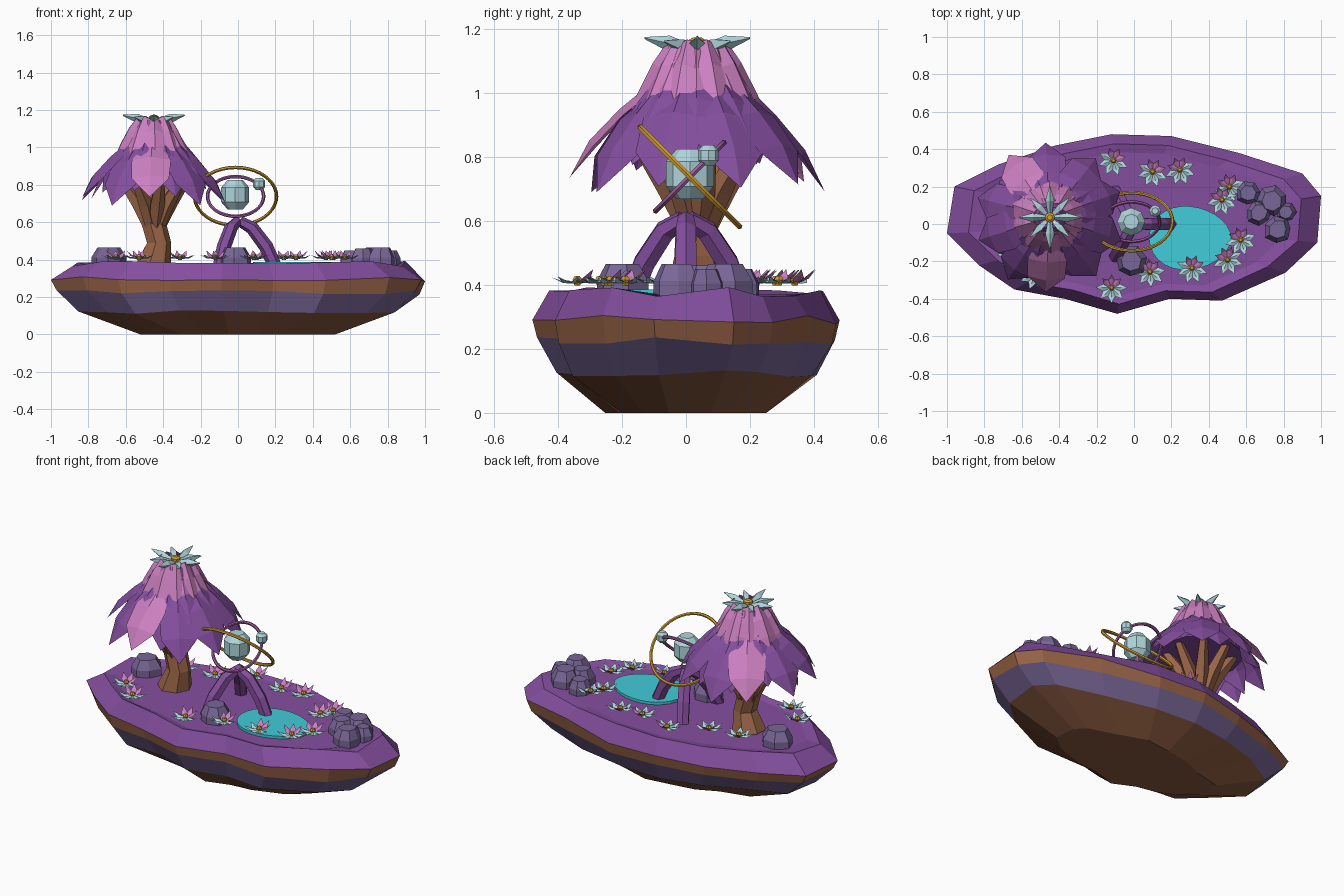
import bpy, bmesh, math, random
from mathutils import Vector

random.seed(4)
if "Cube" in bpy.data.objects:
    bpy.data.objects.remove(bpy.data.objects["Cube"], do_unlink=True)

# Flat palette, given as sRGB bytes and stored linear
PALETTE = {
    "purple": (132, 78, 158), "pink": (204, 128, 193), "bark_brown": (154, 101, 72),
    "earth_brown": (138, 90, 63), "slate": (120, 102, 150), "gold": (208, 158, 54),
    "pale_blue": (176, 214, 220), "teal": (66, 204, 216), "plum": (158, 90, 156),
}
MATS = {}
for key, rgb in PALETTE.items():
    col = [((c / 255 + .055) / 1.055) ** 2.4 for c in rgb] + [1]
    m = bpy.data.materials.new(key)
    m.use_nodes = True
    m.diffuse_color = col
    bsdf = next(n for n in m.node_tree.nodes if n.type == "BSDF_PRINCIPLED")
    bsdf.inputs["Base Color"].default_value = col
    bsdf.inputs["Roughness"].default_value = .8
    MATS[key] = m


def finish(name, bm, colours, fix=True):
    """Turn a bmesh into an object with the given material slots."""
    if fix:
        bmesh.ops.recalc_face_normals(bm, faces=bm.faces)
    me = bpy.data.meshes.new(name)
    bm.to_mesh(me)
    bm.free()
    for c in colours:
        me.materials.append(MATS[c])
    ob = bpy.data.objects.new(name, me)
    bpy.context.collection.objects.link(ob)


def circle(centre, r, z, sides):
    """Level ring of points."""
    return [(centre[0] + r * math.cos(a), centre[1] + r * math.sin(a), z)
            for a in (math.tau * i / sides for i in range(sides))]


def loft(bm, rings, mats=None):
    """Skin a stack of equal rings and cap both ends."""
    loops = [[bm.verts.new(p) for p in ring] for ring in rings]
    n = len(loops[0])
    for i, (a, b) in enumerate(zip(loops, loops[1:])):
        for j in range(n):
            k = (j + 1) % n
            f = bm.faces.new((a[j], a[k], b[k], b[j]))
            f.material_index = mats[i] if mats else 0
    bm.faces.new(loops[0][::-1]).material_index = mats[0] if mats else 0
    bm.faces.new(loops[-1]).material_index = mats[-1] if mats else 0


def tube(bm, path, radii, sides):
    """Faceted tube along an upward path."""
    pts = [Vector(p) for p in path]
    rings = []
    for i, p in enumerate(pts):
        tangent = pts[min(i + 1, len(pts) - 1)] - pts[max(i - 1, 0)]
        q = Vector((0, 0, 1)).rotation_difference(tangent)
        rings.append([p + q @ Vector(v) for v in circle((0, 0), radii[i], 0, sides)])
    loft(bm, rings)


def spoke(centre, angle, rows):
    """Points at (radius, height) pairs along one direction from a centre."""
    return [(centre[0] + r * math.cos(angle), centre[1] + r * math.sin(angle), z) for r, z in rows]


def leaf(bm, centre, angle, rows, ridge, mat):
    """Ridged leaf; rows are (radius, height, half width), the last is the tip."""
    out = Vector((math.cos(angle), math.sin(angle), 0))
    side = Vector((-out.y, out.x, 0))
    strip = []
    for r, z, w in rows[:-1]:
        p = Vector(centre) + out * r + Vector((0, 0, z))
        crest = p + out * ridge + Vector((0, 0, ridge))
        strip.append([bm.verts.new(v) for v in (p - side * w, crest, p + side * w)])
    r, z, _ = rows[-1]
    tip = bm.verts.new(Vector(centre) + out * r + Vector((0, 0, z)))
    faces = []
    for a, b in zip(strip, strip[1:]):
        faces += [(a[0], b[0], b[1], a[1]), (a[1], b[1], b[2], a[2])]
    e = strip[-1]
    faces += [(e[0], tip, e[1]), (e[1], tip, e[2])]
    for f in faces:
        bm.faces.new(f).material_index = mat


def gem(name, centre, radius, height, colour):
    """Eight-sided cut ball with flat ends."""
    bm = bmesh.new()
    loft(bm, [circle(centre, radius * s, centre[2] + height * h, 8)
              for s, h in ((.55, -1), (1, -.5), (1, .5), (.55, 1))])
    finish(name, bm, [colour])


# Floating island: one outline scaled through layered rings
OUTLINE = [(-.12, .48), (-.42, .42), (-.72, .32), (-.96, .2), (-1, -.05), (-.83, -.22),
           (-.64, -.35), (-.37, -.4), (-.09, -.48), (.19, -.4), (.47, -.41), (.81, -.26),
           (.98, -.1), (1, .15), (.9, .27), (.56, .38), (.2, .47)]
LAYERS = [(.5, 0, 0, .04), (.85, .125, .016, .015), (.97, .225, .012, 0), (1, .292, .016, 0),
          (.885, .378, .016, .01), (.8, .37, 0, 0)]
rings = []
for scale, z, dz, ds in LAYERS:
    ring = []
    for x, y in OUTLINE:
        s = scale + random.uniform(-ds, ds)
        ring.append((x * s, y * s, z + random.uniform(-dz, dz)))
    rings.append(ring)
bm = bmesh.new()
loft(bm, rings, [0, 1, 2, 3, 3])
finish("island", bm, ["earth_brown", "slate", "bark_brown", "purple"])

# Pond, a little broader on its left half
bm = bmesh.new()
pond = [(.3 + .22 * math.cos(a), -.075 + (.17 - .02 * math.cos(a)) * math.sin(a))
        for a in (math.tau * i / 28 for i in range(28))]
loft(bm, [[(x, y, z) for x, y in pond] for z in (.36, .386)])
finish("pond", bm, ["teal"])

# Tree trunk and spreading branches
TREE = (-.45, .035, 0)
bm = bmesh.new()
tube(bm, [(-.455, .035, .36), (-.425, .03, .49), (-.455, .035, .6), (-.45, .035, .68)],
     [.1, .068, .068, .09], 7)
for i in range(8):
    tube(bm, spoke(TREE, math.tau * i / 8 + .2, ((.025, .57), (.085, .7), (.19, .85))),
         [.035, .042, .025], 5)
finish("tree_trunk", bm, ["bark_brown"])

# Canopy: overlapping leaf tiers, slots are purple and pink
COUNT = 10
TIERS = [
    ([(.13, 1.01, .05), (.225, .925, .105), (.32, .82, .1), (.4, .715, 0)], 0, {0, 6}),
    ([(.11, 1.04, .05), (.18, .96, .09), (.265, .85, .09), (.335, .755, 0)], .5, set()),
    ([(.075, 1.13, .03), (.105, 1.07, .05), (.155, .985, .06), (.205, .9, 0)], .5, set(range(COUNT))),
    ([(.07, 1.15, .035), (.12, 1.08, .052), (.172, .98, .064), (.235, .88, 0)], 0, set(range(COUNT))),
]
bm = bmesh.new()
for rows, shift, pinks in TIERS:
    for i in range(COUNT):
        a = -math.pi / 2 + math.tau * (i + shift) / COUNT + random.uniform(-.06, .06)
        k = random.uniform(-.03, .03)
        jittered = [(r, z + k * (j / 3), w) for j, (r, z, w) in enumerate(rows)]
        leaf(bm, TREE, a, jittered, .018, 1 if i in pinks else 0)
finish("canopy_leaves", bm, ["purple", "pink"], fix=False)

# Inner shell closes gaps between the leaves
bm = bmesh.new()
loft(bm, [circle(TREE, r, z, 12) for r, z in ((.24, .84), (.16, .95), (.09, 1.06), (.06, 1.13))])
finish("canopy_core", bm, ["purple"])

# Blossom on the crown of the tree, made of faceted spindle petals
bm = bmesh.new()
for i in range(8):
    reach, lift = ((.165, .032), (.145, .022))[i % 2]
    path = spoke(TREE, math.tau * i / 8, ((.01, 1.138), (reach * .55, 1.14 + lift * .5), (reach, 1.14 + lift)))
    tube(bm, path, [.01, .024, .003], 4)
finish("crown_blossom", bm, ["pale_blue"])
gem("crown_blossom_heart", (TREE[0], TREE[1], 1.155), .027, .018, "gold")

# Ground flowers: low blue petals in front, raised pink petals behind
SPOTS = [(-.11, .34), (.1, .28), (.245, .29), (.51, .2), (.47, .13), (.57, -.085), (.5, -.19),
         (.31, -.235), (.085, -.255), (-.12, -.34), (-.65, -.16), (-.53, -.27), (-.31, .22), (-.5, .2)]
LOW = [(.006, .03, .008), (.045, .032, .02), (.085, .052, 0)]
HIGH = [(.006, .03, .008), (.04, .046, .018), (.07, .075, 0)]
petals, hearts = bmesh.new(), bmesh.new()
for x, y in SPOTS:
    turn = random.uniform(-.5, .5)
    for i in range(8):
        raised = i in (1, 2, 3)
        leaf(petals, (x, y, .374), math.tau * i / 8 + turn, HIGH if raised else LOW, .008, int(raised))
    loft(hearts, [circle((x, y), r, z, 6) for r, z in ((.01, .398), (.017, .416), (.009, .428))])
finish("flower_petals", petals, ["pale_blue", "pink"], fix=False)
finish("flower_hearts", hearts, ["gold"])

# Faceted boulders
bm = bmesh.new()
for x, y, r, h in [(.61, .165, .065, .07), (.735, .12, .085, .085), (.77, -.03, .078, .085),
                   (.67, .06, .07, .08), (.81, .06, .055, .07), (-.02, -.2, .085, .085),
                   (-.69, .09, .09, .085)]:
    turn = random.uniform(0, 1)
    wob = [random.uniform(.85, 1.1) for _ in range(7)]
    loft(bm, [[(x + r * s * w * math.cos(math.tau * i / 7 + turn),
                y + r * s * w * math.sin(math.tau * i / 7 + turn), .36 + z * (h + .02))
               for i, w in enumerate(wob)] for s, z in ((1, 0), (1, .5), (.65, 1))])
finish("boulders", bm, ["slate"])

# Three-legged stand below the orb
bm = bmesh.new()
for i in range(3):
    path = spoke((0, 0), math.tau * i / 3, ((.2, .36), (.15, .47), (.075, .57), (.01, .605)))
    tube(bm, path, [.036, .038, .036, .028], 6)
finish("orb_stand", bm, ["purple"])

# Floating orb, its satellite and two crossed rings
HUB = (-.013, .012, .738)
gem("orb", (-.015, .012, .747), .075, .078, "pale_blue")
gem("satellite_orb", (.113, .07, .805), .032, .032, "pale_blue")
for name, radius, tilt, colour in (("outer_ring", .219, -45, "gold"), ("inner_ring", .15, 45, "plum")):
    bpy.ops.mesh.primitive_torus_add(major_segments=40, minor_segments=6, major_radius=radius,
                                     minor_radius=.0095, location=HUB,
                                     rotation=(math.radians(tilt), 0, 0))
    ob = bpy.context.object
    ob.name = name
    ob.data.materials.append(MATS[colour])
